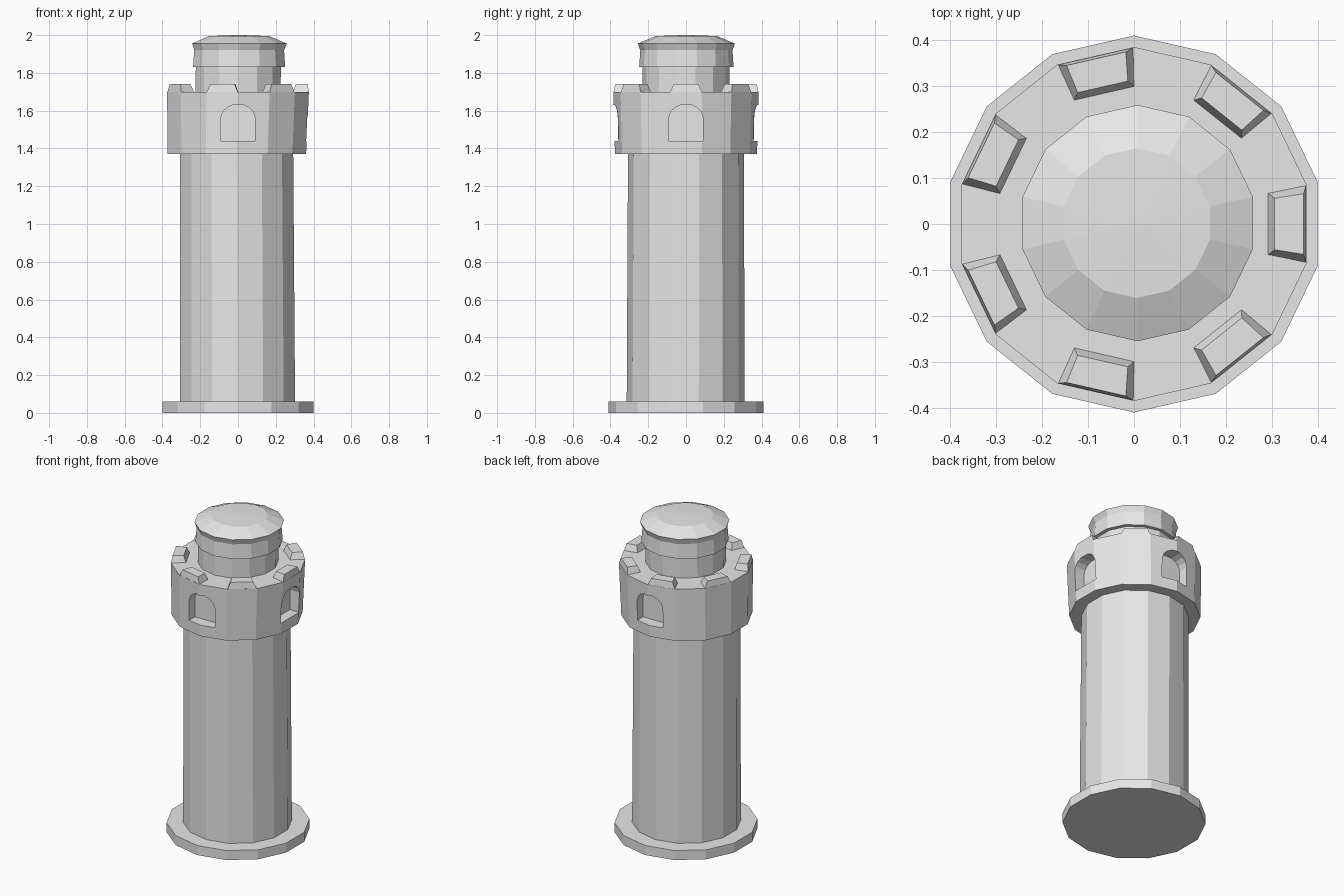
import bpy, bmesh, math
from mathutils import Matrix, Vector

if "Cube" in bpy.data.objects:
    bpy.data.objects.remove(bpy.data.objects["Cube"], do_unlink=True)

SIDES = 14
STEP = 2 * math.pi / SIDES

stone = bpy.data.materials.new("pale_grey_stone")
stone.use_nodes = True
stone.diffuse_color = (0.8, 0.8, 0.8, 1)
stone.node_tree.nodes["Principled BSDF"].inputs["Base Color"].default_value = (0.8, 0.8, 0.8, 1)


def make_object(name, bm):
    bmesh.ops.recalc_face_normals(bm, faces=bm.faces)
    mesh = bpy.data.meshes.new(name)
    bm.to_mesh(mesh)
    bm.free()
    mesh.materials.append(stone)
    obj = bpy.data.objects.new(name, mesh)
    bpy.context.collection.objects.link(obj)
    return obj


def loft(bm, loops):
    """Join closed loops of points with quads and cap both ends."""
    rings = [[bm.verts.new(p) for p in loop] for loop in loops]
    n = len(rings[0])
    for a, b in zip(rings, rings[1:]):
        for i in range(n):
            j = (i + 1) % n
            bm.faces.new((a[i], a[j], b[j], b[i]))
    bm.faces.new(rings[0])
    bm.faces.new(rings[-1])
    return [v for ring in rings for v in ring]


def tower_part(name, profile):
    """Fourteen-sided part from (z, radius, x offset, y offset) rings."""
    bm = bmesh.new()
    loft(bm, [[(cx + r * math.cos(math.pi / 2 + k * STEP),
                cy + r * math.sin(math.pi / 2 + k * STEP), z) for k in range(SIDES)]
              for z, r, cx, cy in profile])
    return make_object(name, bm)


# Foot slab, slightly tapering shaft and upper gallery
tower_part("base_slab", [(0, 0.41, 0, 0), (0.06, 0.41, 0, 0)])
tower_part("shaft", [(0.05, 0.312, -0.002, -0.002), (1.38, 0.307, -0.007, 0)])
gallery = tower_part("gallery", [(1.37, 0.376, -0.006, 0), (1.70, 0.385, 0, 0)])

# Neck and flared cap with a shallow faceted dome
tower_part("neck", [(1.69, 0.231, 0, 0), (1.85, 0.231, 0.002, 0)])
cap = tower_part("cap", [(1.83, 0.25, 0.006, 0.002), (1.92, 0.244, 0.006, 0.002),
                         (1.955, 0.257, 0.008, 0.002), (1.995, 0.163, 0.006, 0.002),
                         (2.0, 0.02, 0.004, 0)])

# Arched window recesses on the front, left and back of the gallery
half_arch = [(0.09, 1.44), (0.09, 1.565), (0.08, 1.595), (0.058, 1.617), (0.028, 1.63)]
arch = half_arch + [(-y, z) for y, z in reversed(half_arch)]
bm = bmesh.new()
for angle in (-math.pi / 2, 0, math.pi / 2):
    verts = loft(bm, [[(x, y, z) for y, z in arch] for x in (0.30, 0.50)])
    bmesh.ops.rotate(bm, verts=verts, cent=Vector(), matrix=Matrix.Rotation(angle, 3, "Z"))
cutter = make_object("window_cutter", bm)
cutter.hide_render = True
cut = gallery.modifiers.new("windows", "BOOLEAN")
cut.operation = "DIFFERENCE"
cut.solver = "EXACT"
cut.object = cutter
bpy.context.view_layer.objects.active = gallery
bpy.ops.object.modifier_apply(modifier=cut.name)
bpy.data.objects.remove(cutter, do_unlink=True)

# Seven bevelled merlons, one on every second side
bm = bmesh.new()
for k in range(SIDES // 2):
    lower = [(0.375, -0.0855, 1.695), (0.375, 0.0855, 1.695), (0.29, 0.068, 1.695), (0.29, -0.068, 1.695)]
    upper = [(0.369, -0.066, 1.74), (0.369, 0.066, 1.74), (0.306, 0.056, 1.74), (0.306, -0.056, 1.74)]
    verts = loft(bm, [lower, upper])
    bmesh.ops.rotate(bm, verts=verts, cent=Vector(), matrix=Matrix.Rotation(2 * k * STEP, 3, "Z"))
make_object("merlons", bm)
